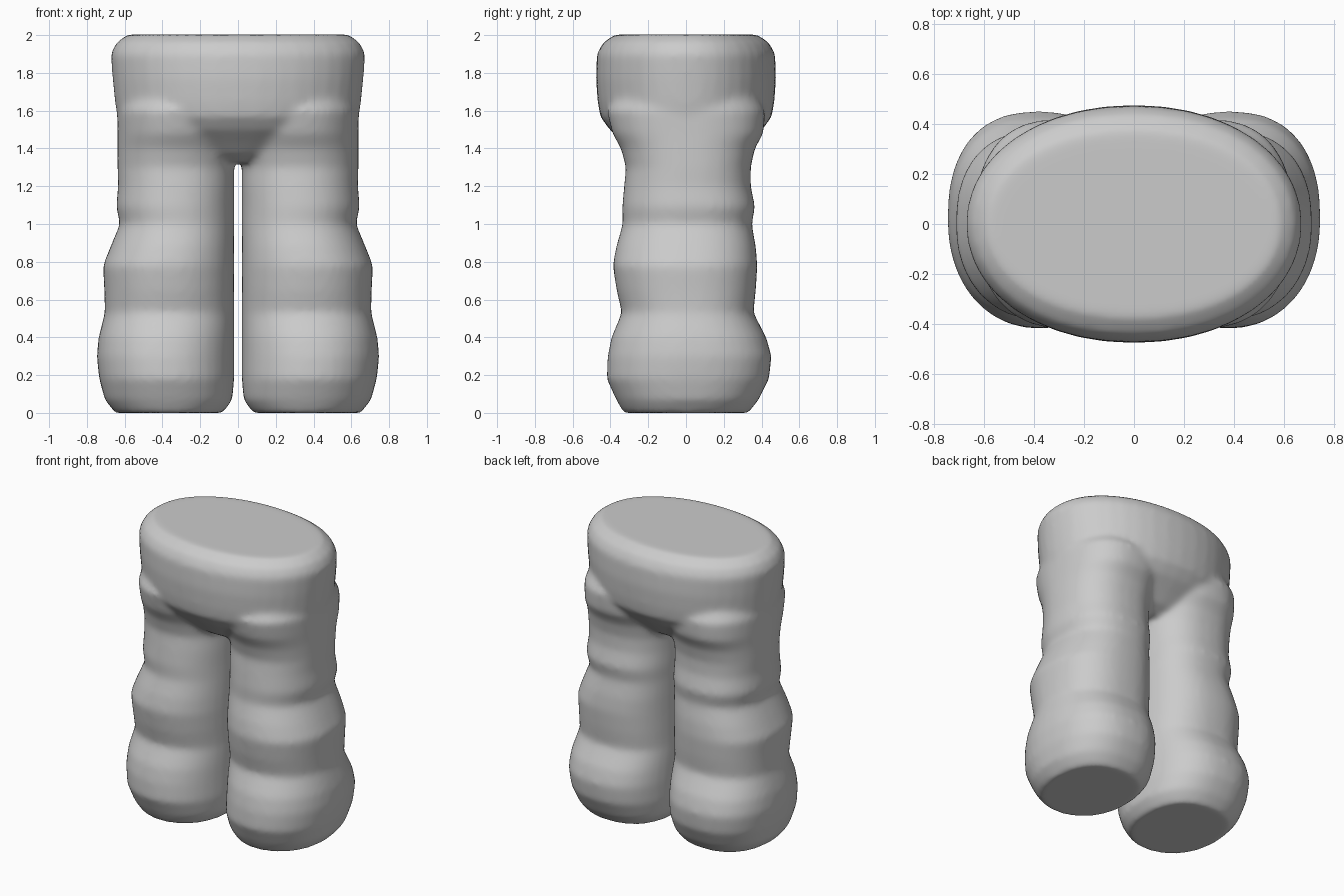
import bpy, bmesh
from math import sin, cos, pi, copysign

if "Cube" in bpy.data.objects:
    bpy.data.objects.remove(bpy.data.objects["Cube"])

SIDES = 40


def ring(bm, z, x0, x1, y0, y1, p_front, p_back):
    """Rounded (superellipse) horizontal section filling the given bounds."""
    cx, rx = (x0 + x1) / 2, (x1 - x0) / 2
    cy = (y0 + y1) / 2
    ry = (y1 - y0) / 2
    verts = []
    for i in range(SIDES):
        a = 2 * pi * i / SIDES
        c, s = cos(a), sin(a)
        e = 2 / (p_back if s > 0 else p_front)
        verts.append(bm.verts.new((cx + rx * copysign(abs(c) ** e, c),
                                   cy + ry * copysign(abs(s) ** e, s), z)))
    return verts


def loft(bm, sections, p_front, p_back, flip=False):
    """Closed skin through sections (z, x0, x1, y0, y1)."""
    rings = []
    for z, x0, x1, y0, y1 in sections:
        if flip:
            x0, x1 = -x1, -x0
        rings.append(ring(bm, z, x0, x1, y0, y1, p_front, p_back))
    for a, b in zip(rings, rings[1:]):
        for i in range(SIDES):
            j = (i + 1) % SIDES
            bm.faces.new((a[i], a[j], b[j], b[i]))
    bm.faces.new(rings[0][::-1])
    bm.faces.new(rings[-1])


# puffy leg, bottom to top
leg = [
    (0.00, 0.08, 0.65, -0.33, 0.33),
    (0.07, 0.03, 0.705, -0.37, 0.385),
    (0.18, 0.02, 0.735, -0.42, 0.44),
    (0.30, 0.02, 0.748, -0.415, 0.453),
    (0.40, 0.02, 0.738, -0.395, 0.425),
    (0.53, 0.02, 0.705, -0.34, 0.357),
    (0.65, 0.02, 0.708, -0.368, 0.37),
    (0.78, 0.02, 0.715, -0.388, 0.378),
    (0.88, 0.02, 0.675, -0.37, 0.37),
    (1.00, 0.02, 0.625, -0.335, 0.348),
    (1.09, 0.02, 0.645, -0.338, 0.366),
    (1.20, 0.02, 0.635, -0.328, 0.343),
    (1.30, 0.02, 0.638, -0.318, 0.343),
    (1.40, 0.01, 0.638, -0.345, 0.365),
    (1.48, 0.00, 0.638, -0.39, 0.41),
    (1.60, -0.02, 0.640, -0.42, 0.42),
    (1.70, 0.00, 0.60, -0.36, 0.36),
]

# waist block: (z, half width, half depth)
waist = [
    (1.33, 0.22, 0.20), (1.37, 0.32, 0.27), (1.43, 0.46, 0.33),
    (1.50, 0.60, 0.405), (1.57, 0.64, 0.455), (1.65, 0.652, 0.468),
    (1.77, 0.664, 0.477), (1.90, 0.674, 0.472), (1.96, 0.645, 0.44),
    (2.003, 0.585, 0.375),
]

bm = bmesh.new()
loft(bm, leg, 2.15, 2.4)
loft(bm, leg, 2.15, 2.4, flip=True)
loft(bm, [(z, -w, w, -d, d) for z, w, d in waist], 2.1, 2.1)
mesh = bpy.data.meshes.new("trousers")
bm.to_mesh(mesh)
bm.free()
trousers = bpy.data.objects.new("trousers", mesh)
bpy.context.collection.objects.link(trousers)

# fuse the legs and waist into one soft skin
fuse = trousers.modifiers.new("fuse", 'REMESH')
fuse.mode = 'VOXEL'
fuse.voxel_size = 0.018
fuse.use_smooth_shade = True
soft = trousers.modifiers.new("soften", 'SMOOTH')
soft.factor = 0.5
soft.iterations = 10
